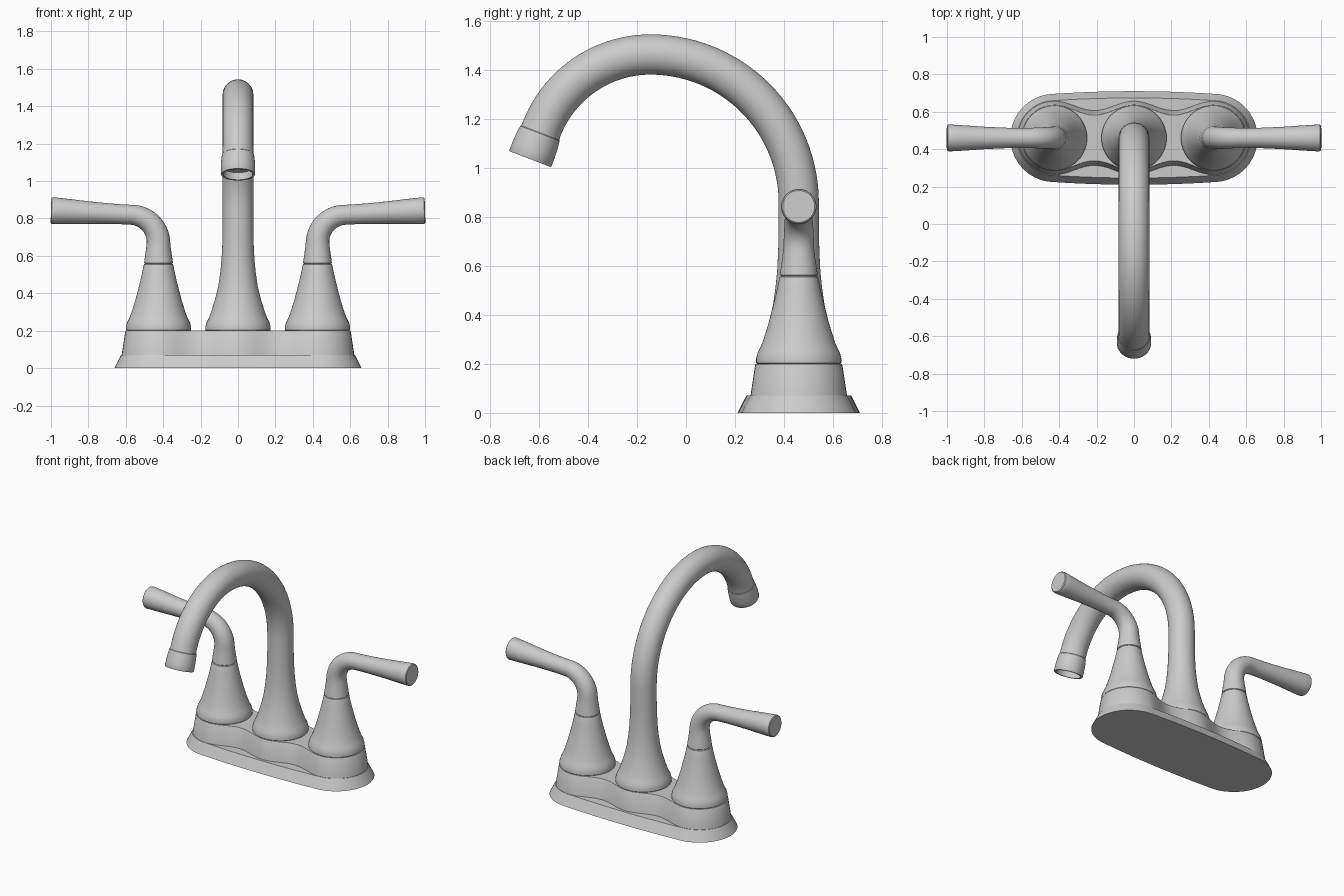
import bpy, bmesh, math
from mathutils import Vector

if "Cube" in bpy.data.objects:
    bpy.data.objects.remove(bpy.data.objects["Cube"])

YC = 0.46      # y of the three columns
XH = 0.425     # x of the handle columns

metal = bpy.data.materials.new("brushed grey metal")
metal.diffuse_color = (0.6, 0.6, 0.6, 1)
metal.use_nodes = True
metal.node_tree.nodes["Principled BSDF"].inputs["Base Color"].default_value = metal.diffuse_color


def loft(name, rings, angle=35):
    """Skin a list of equal-length closed rings and cap both ends."""
    bm = bmesh.new()
    vs = [[bm.verts.new(p) for p in ring] for ring in rings]
    n = len(vs[0])
    for a, b in zip(vs, vs[1:]):
        for i in range(n):
            j = (i + 1) % n
            bm.faces.new((a[i], a[j], b[j], b[i]))
    bm.faces.new(vs[0][::-1])
    bm.faces.new(vs[-1])
    bmesh.ops.recalc_face_normals(bm, faces=bm.faces)
    me = bpy.data.meshes.new(name)
    bm.to_mesh(me)
    bm.free()
    me.materials.append(metal)
    me.shade_smooth()
    me.set_sharp_from_angle(angle=math.radians(angle))
    ob = bpy.data.objects.new(name, me)
    bpy.context.collection.objects.link(ob)
    return ob


def circle(center, tangent, side, r, n=48):
    """Ring of radius r around a path point; side is perpendicular to the path plane."""
    t, s, c = Vector(tangent).normalized(), Vector(side), Vector(center)
    u = t.cross(s)
    return [c + r * (math.cos(2 * math.pi * i / n) * s + math.sin(2 * math.pi * i / n) * u)
            for i in range(n)]


def outline(z, r, half_width):
    """Long rounded outline: half_width(x) between the handles, round ends of radius r."""
    m, e = 64, 20
    pts = []
    for s in (1, -1):
        for i in range(m):
            x = XH - 2 * XH * i / m
            pts.append(Vector((s * x, YC + s * half_width(x), z)))
        for i in range(e):
            a = math.pi / 2 + math.pi * i / e
            pts.append(Vector((s * (r * math.cos(a) - XH), YC + s * r * math.sin(a), z)))
    return pts


def bowed(z, r, bow):
    return outline(z, r, lambda x: r + bow * (1 - (x / XH) ** 2))


def waisted(z, r, waist):
    return outline(z, r, lambda x: waist + (r - waist) * (0.5 + 0.5 * math.cos(2 * math.pi * x / XH)))


# base plate: sloped flange, then a body pinched between the three columns
loft("base_plate", [bowed(0, 0.236, 0.014), bowed(0.07, 0.2, 0.014),
                    waisted(0.07, 0.197, 0.147), waisted(0.195, 0.178, 0.125),
                    waisted(0.2, 0.175, 0.122)])

# flared foot shared by the spout and handle columns (radius, height)
foot = [(0.168, 0.198), (0.174, 0.204), (0.174, 0.222), (0.168, 0.244), (0.158, 0.264),
        (0.148, 0.288), (0.136, 0.325), (0.122, 0.37)]
UP = (0, 0, 1)

# handle columns and levers, mirrored left and right
for s, side in ((-1, "left"), (1, "right")):
    cone = foot + [(0.11, 0.417), (0.099, 0.46), (0.088, 0.507), (0.079, 0.55),
                   (0.077, 0.555), (0.072, 0.557), (0.072, 0.565)]
    loft(side + "_handle_column",
         [circle((s * XH, YC, z), UP, (0, 1, 0), r) for r, z in cone])

    path = [((XH, 0.56), (0, 1), 0.073), ((XH, 0.563), (0, 1), 0.077),
            ((XH, 0.6), (0, 1), 0.072), ((XH, 0.64), (0, 1), 0.066)]
    for i in range(13):                       # elbow
        a = math.pi / 2 * i / 12
        path.append(((XH + 0.15 * (1 - math.cos(a)), 0.67 + 0.15 * math.sin(a)),
                     (math.sin(a), math.cos(a)), 0.063 - 0.01 * i / 12))
    for x, r in ((0.65, 0.0535), (0.72, 0.056), (0.8, 0.060), (0.88, 0.0655),
                 (0.95, 0.070), (0.988, 0.072), (0.996, 0.070), (1.0, 0.065)):
        path.append(((x, 0.82 + 0.052 * (x - 0.575)), (1, 0.03), r))
    loft(side + "_lever",
         [circle((s * p[0], YC, p[1]), (s * t[0], 0, t[1]), (0, 1, 0), r) for p, t, r in path])

# gooseneck spout in the yz plane
TR = 0.082
path = [((YC, z), (0, 1), r) for r, z in foot]
path += [((YC, z), (0, 1), r) for r, z in
         ((0.105, 0.44), (0.095, 0.51), (0.088, 0.58), (0.084, 0.66), (TR, 0.75))]
for i in range(29):                           # rear, wide arc
    a = math.pi / 2 * i / 28
    path.append(((-0.145 + 0.605 * math.cos(a), 0.857 + 0.605 * math.sin(a)),
                 (-math.sin(a), math.cos(a)), TR))
END = math.radians(69)
for i in range(1, 23):                        # front, tighter arc
    a = END * i / 22
    path.append(((-0.145 - 0.476 * math.sin(a), 0.986 + 0.476 * math.cos(a)),
                 (-math.cos(a), -math.sin(a)), TR))
(py, pz), d, _ = path[-1]
for k, r in ((0.015, 0.083), (0.018, 0.086), (0.05, 0.090), (0.09, 0.092), (0.126, 0.092),
             (0.13, 0.090), (0.13, 0.079), (0.09, 0.077)):   # collar and hollow outlet
    path.append(((py + d[0] * k, pz + d[1] * k), d, r))
loft("spout", [circle((0, p[0], p[1]), (0, t[0], t[1]), (1, 0, 0), r) for p, t, r in path])
